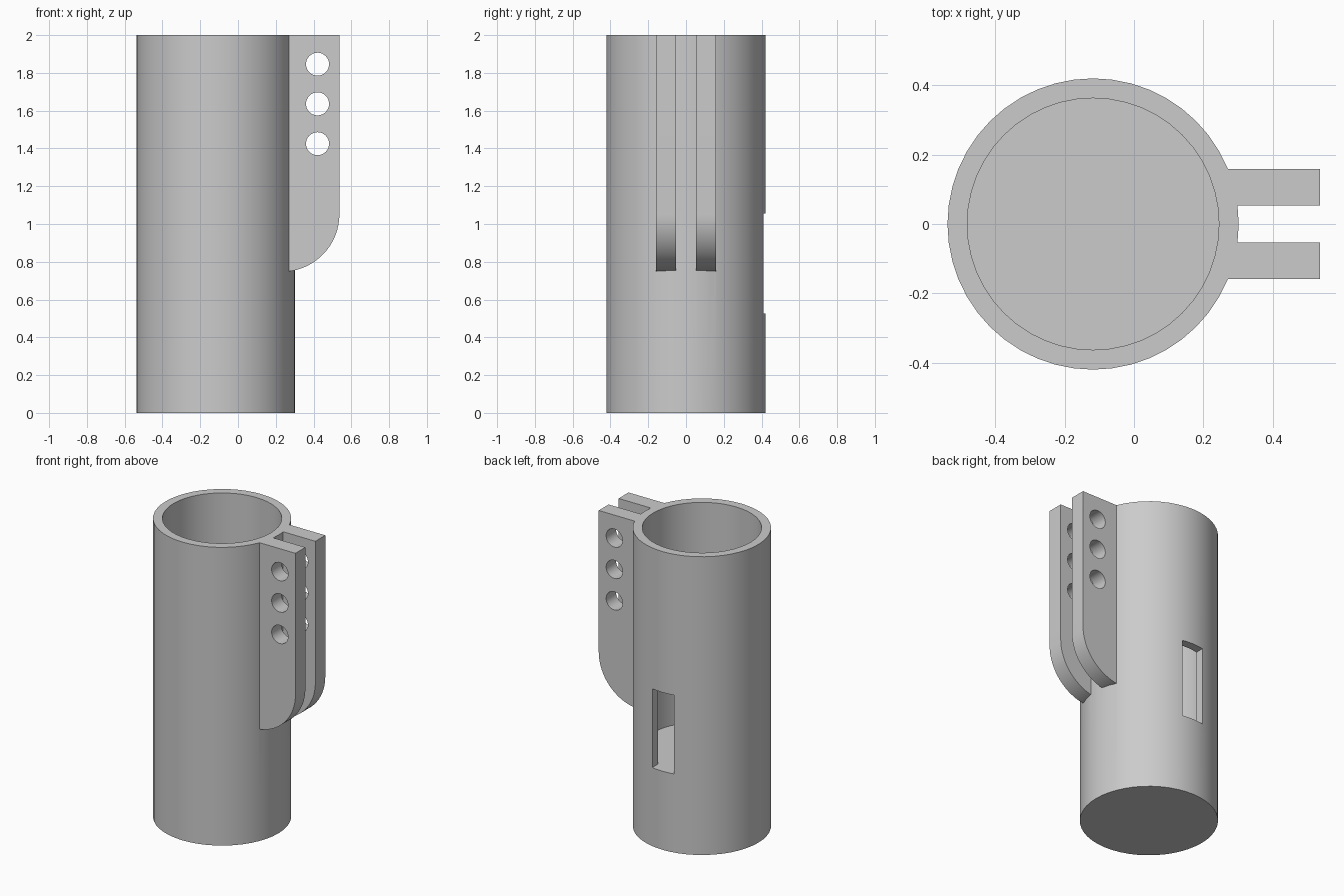
import bpy, bmesh
from math import pi, sin, cos

cube = bpy.data.objects.get("Cube")
if cube:
    bpy.data.objects.remove(cube, do_unlink=True)

HEIGHT, TUBE_X = 2.0, -0.118
OUTER_R, INNER_R = 0.42, 0.363
FLOOR_Z, WINDOW_TOP = 0.527, 1.055

grey = bpy.data.materials.new("plain_grey")
grey.use_nodes = True
colour = (0.6, 0.6, 0.6, 1)
grey.diffuse_color = colour
grey.node_tree.nodes["Principled BSDF"].inputs["Base Color"].default_value = colour


def extruded(name, outline, direction):
    """Solid made by pushing a closed outline along a direction."""
    bm = bmesh.new()
    face = bm.faces.new([bm.verts.new(p) for p in outline])
    pushed = bmesh.ops.extrude_face_region(bm, geom=[face], use_keep_orig=True)
    moved = [g for g in pushed["geom"] if isinstance(g, bmesh.types.BMVert)]
    bmesh.ops.translate(bm, verts=moved, vec=direction)
    bmesh.ops.recalc_face_normals(bm, faces=bm.faces)
    mesh = bpy.data.meshes.new(name)
    bm.to_mesh(mesh)
    bm.free()
    mesh.materials.append(grey)
    obj = bpy.data.objects.new(name, mesh)
    bpy.context.collection.objects.link(obj)
    return obj


def ring(radius, segments):
    return [(radius * cos(2 * pi * i / segments), radius * sin(2 * pi * i / segments))
            for i in range(segments)]


def upright(name, radius, z0, z1):
    return extruded(name, [(TUBE_X + a, b, z0) for a, b in ring(radius, 48)], (0, 0, z1 - z0))


def combine(target, tool, operation):
    """Apply a boolean and remove its tool."""
    mod = target.modifiers.new(tool.name, "BOOLEAN")
    mod.object, mod.operation, mod.solver = tool, operation, "EXACT"
    bpy.context.view_layer.objects.active = target
    bpy.ops.object.modifier_apply(modifier=mod.name)
    bpy.data.objects.remove(tool, do_unlink=True)


# Tube body
body = upright("tube_with_brackets", OUTER_R, 0, HEIGHT)

# Two bracket plates with a rounded lower corner
BACK_X, END_X, ARC_R, ARC_Z = 0.246, 0.537, 0.305, 1.052
side = [(BACK_X, HEIGHT), (END_X, HEIGHT)]
for i in range(17):
    a = pi / 2 * i / 16 * 0.96
    side.append((END_X - ARC_R + ARC_R * cos(a), ARC_Z - ARC_R * sin(a)))
for y in (-0.158, 0.053):
    plate = extruded("bracket_plate", [(x, y, z) for x, z in side], (0, 0.105, 0))
    combine(body, plate, "UNION")

# Bore down to the inner floor
combine(body, upright("bore", INNER_R, FLOOR_Z, HEIGHT + 0.1), "DIFFERENCE")

# Window through the back wall, level with the floor
half = 0.08
sill = [(TUBE_X + s * half, y, FLOOR_Z) for s, y in ((-1, 0.2), (1, 0.2), (1, 0.6), (-1, 0.6))]
combine(body, extruded("window", sill, (0, 0, WINDOW_TOP - FLOOR_Z)), "DIFFERENCE")

# Bolt holes through both plates
for z in (1.846, 1.636, 1.425):
    hole = extruded("bolt_hole", [(0.421 + a, -0.3, z + b) for a, b in ring(0.061, 32)], (0, 0.6, 0))
    combine(body, hole, "DIFFERENCE")

# Smooth the round walls, keep the corners sharp
body.select_set(True)
bpy.context.view_layer.objects.active = body
bpy.ops.object.shade_smooth_by_angle(angle=pi / 6)
